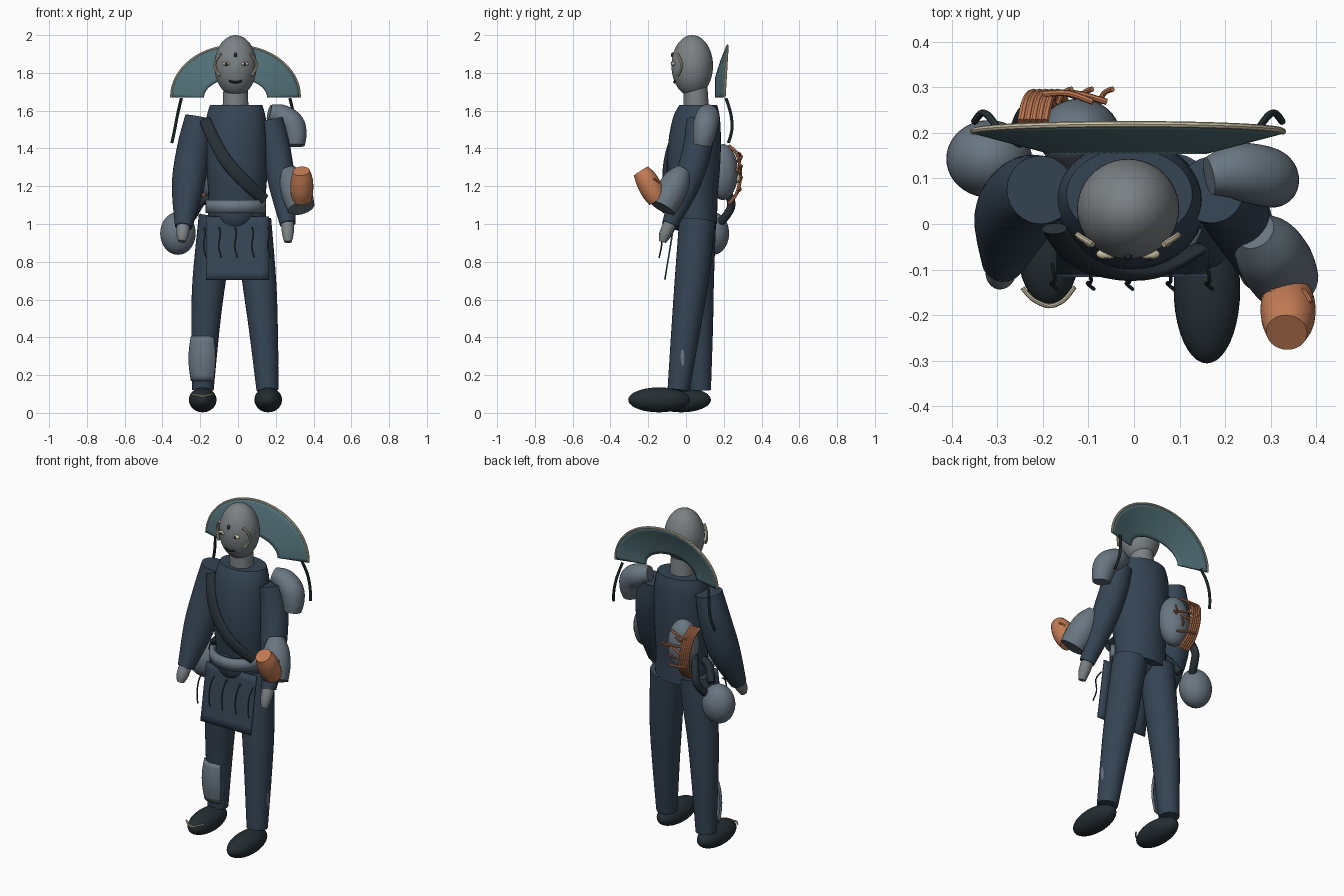
import bpy, bmesh
from math import sin, cos, pi, radians
from mathutils import Vector

if "Cube" in bpy.data.objects:
    bpy.data.objects.remove(bpy.data.objects["Cube"])

COLORS = dict(navy=(.035, .058, .088), skin=(.20, .22, .23), steel=(.14, .18, .22),
              boot=(.018, .027, .033), strap=(.02, .03, .038), rust=(.55, .2, .09),
              teal=(.08, .16, .18), bone=(.6, .54, .38), cord=(.03, .05, .055))
MATS = {}
for key, c in COLORS.items():
    MATS[key] = bpy.data.materials.new(key)
    MATS[key].diffuse_color = (*c, 1)


def finish(bm, name, mat):
    bmesh.ops.recalc_face_normals(bm, faces=bm.faces[:])
    me = bpy.data.meshes.new(name)
    bm.to_mesh(me)
    bm.free()
    ob = bpy.data.objects.new(name, me)
    bpy.context.collection.objects.link(ob)
    me.materials.append(MATS[mat])
    bpy.ops.object.select_all(action='DESELECT')
    ob.select_set(True)
    bpy.context.view_layer.objects.active = ob
    bpy.ops.object.shade_smooth_by_angle(angle=radians(40))
    return ob


def skin_rings(rings, name, mat):
    bm = bmesh.new()
    vs = [[bm.verts.new(p) for p in r] for r in rings]
    n = len(vs[0])
    for a, b in zip(vs, vs[1:]):
        for i in range(n):
            bm.faces.new((a[i], a[(i + 1) % n], b[(i + 1) % n], b[i]))
    bm.faces.new(vs[0])
    bm.faces.new(vs[-1])
    return finish(bm, name, mat)


def spline(pts, steps):
    pts = [Vector(p) for p in pts]
    out = []
    for i in range(len(pts) - 1):
        a, b, c, d = pts[max(i - 1, 0)], pts[i], pts[i + 1], pts[min(i + 2, len(pts) - 1)]
        for k in range(steps):
            t = k / steps
            out.append(.5 * (2 * b + (c - a) * t + (2 * a - 5 * b + 4 * c - d) * t * t
                             + (3 * b - a - 3 * c + d) * t ** 3))
    return out + [pts[-1]]


def tube(name, pts, mat, seg=24, steps=5, flat=1.0):
    """Tapered tube through (x, y, z, radius) points; flat squashes it along y."""
    path = spline(pts, steps)
    pos = [p.to_3d() for p in path]
    d = (pos[-1] - pos[0]).normalized()
    ref = Vector((0, 1, 0)) if abs(d.y) < .85 else Vector((0, 0, 1))
    rings = []
    for i, p in enumerate(pos):
        t = (pos[min(i + 1, len(pos) - 1)] - pos[max(i - 1, 0)]).normalized()
        u = t.cross(ref).normalized()
        v = u.cross(t)
        r = path[i][3]
        rings.append([p + u * r * cos(2 * pi * k / seg) + v * r * flat * sin(2 * pi * k / seg)
                      for k in range(seg)])
    return skin_rings(rings, name, mat)


def wire(name, pts, mat, r=.005):
    return tube(name, [(*p, r) for p in pts], mat, seg=8, steps=4)


def loft(name, secs, mat, seg=40, steps=3):
    """Upright loft of ellipses (cx, cy, z, rx, ry)."""
    pts = spline([Vector(s) for s in secs], steps)
    return skin_rings([[Vector((s[0] + s[3] * cos(2 * pi * k / seg), s[1] + s[4] * sin(2 * pi * k / seg), s[2]))
                        for k in range(seg)] for s in pts], name, mat)


def ball(name, c, r, mat, seg=40):
    bm = bmesh.new()
    bmesh.ops.create_uvsphere(bm, u_segments=seg, v_segments=seg // 2, radius=1)
    for v in bm.verts:
        v.co = Vector([c[i] + r[i] * v.co[i] for i in range(3)])
    return finish(bm, name, mat)


def sheet(name, fn, nu, nv, thick, mat):
    bm = bmesh.new()
    g = [[bm.verts.new(fn(i / nu, j / nv)) for j in range(nv + 1)] for i in range(nu + 1)]
    for i in range(nu):
        for j in range(nv):
            bm.faces.new((g[i][j], g[i + 1][j], g[i + 1][j + 1], g[i][j + 1]))
    ob = finish(bm, name, mat)
    m = ob.modifiers.new("thickness", 'SOLIDIFY')
    m.thickness, m.offset = thick, 0
    return ob


# Head, neck and face
HX = -.013
ball("head", (HX, .033, 1.838), (.112, .11, .162), 'skin', 48)
loft("neck", [(HX, .055, 1.58, .07, .068), (HX, .05, 1.75, .063, .062)], 'skin', 32, 1)
for s in (-1, 1):
    ball("eye", (HX + s * .048, -.066, 1.848), (.022, .012, .011), 'bone', 16)
    ball("pupil", (HX + s * .048, -.075, 1.848), (.008, .006, .008), 'boot', 12)
    wire("cheek_ornament", [(HX + s * .078, -.045, 1.90), (HX + s * .105, -.028, 1.865), (HX + s * .108, -.025, 1.825),
                            (HX + s * .085, -.045, 1.785)], 'bone', .007)
wire("mouth", [(HX - .033, -.055, 1.758), (HX, -.062, 1.75), (HX + .033, -.055, 1.758)], 'boot', .006)
ball("brow_mark", (HX, -.07, 1.895), (.009, .01, .013), 'boot', 12)

# Torso and hips
loft("torso", [(-.01, .065, 1.63, .138, .1), (-.01, .055, 1.56, .157, .125), (-.008, .045, 1.42, .163, .14),
               (-.005, .04, 1.27, .16, .138), (-.005, .045, 1.14, .152, .122), (-.005, .055, 1.0, .155, .11)], 'navy')
ball("hips", (-.015, .02, 1.06), (.118, .115, .115), 'navy')

# Chest sash, belt plate and apron
tube("sash", [(-.175, -.01, 1.55, .03), (-.13, -.07, 1.45, .032), (-.06, -.103, 1.33, .034),
              (.04, -.105, 1.22, .034), (.14, -.055, 1.13, .03)], 'strap', flat=.45)


def belt(u, v):
    a = radians(195 + 150 * u)
    return (-.012 + .152 * cos(a), .03 + .14 * sin(a), 1.058 + .068 * v)


sheet("belt_plate", belt, 24, 1, .03, 'steel')
sheet("apron", lambda u, v: (-.17 + .335 * u, -.112 + .055 * v, .705 + .335 * v), 8, 8, .008, 'navy')
for x in (-.18, -.1, -.015, .075, .16):
    wire("apron_cord", [(x, -.085, .98), (x + .006, -.125, .95), (x - .002, -.13, .88), (x + .012, -.143, .82)], 'cord', .004)

# Legs and boots
tube("left_leg", [(-.108, .06, 1.04, .1), (-.153, .06, .7, .088), (-.172, .068, .45, .075),
                  (-.186, .075, .12, .057)], 'navy', 32)
tube("right_leg", [(.08, .06, 1.02, .096), (.112, .03, .7, .09), (.134, .0, .45, .077),
                   (.156, -.04, .12, .058)], 'navy', 32)
ball("left_boot", (-.187, -.025, .069), (.073, .157, .066), 'boot')
ball("right_boot", (.16, -.143, .069), (.073, .163, .066), 'boot')
wire("boot_strap", [(-.245, -.14, .095), (-.222, -.165, .095), (-.187, -.18, .088), (-.155, -.168, .095),
                    (-.13, -.138, .1)], 'bone', .005)


def shin(u, v):
    a, k = radians(205 + 110 * u), .07 + .014 * sin(pi * v)
    return (-.181 + k * cos(a), .07 + k * sin(a), .17 + .235 * v)


sheet("shin_guard", shin, 16, 8, .012, 'steel')
ball("leg_patch", (.203, -.018, .29), (.012, .016, .07), 'steel', 20)

# Arms and hands
tube("left_arm", [(-.205, .075, 1.565, .075), (-.235, .06, 1.4, .088), (-.265, .01, 1.2, .086),
                  (-.288, -.085, .985, .046)], 'navy', 32)
tube("right_arm", [(.17, .075, 1.55, .073), (.2, .06, 1.4, .077), (.235, .0, 1.2, .07),
                   (.263, -.085, 1.0, .042)], 'navy', 32)
tube("left_hand", [(-.289, -.085, .995, .035), (-.293, -.11, .945, .033), (-.296, -.125, .908, .02)], 'skin')
tube("right_hand", [(.262, -.08, 1.01, .035), (.264, -.11, .95, .031), (.265, -.125, .905, .02)], 'skin')

# Shoulder and forearm armour
tube("shoulder_plate", [(.165, .105, 1.59, .042), (.225, .115, 1.572, .062), (.285, .105, 1.53, .066),
                        (.303, .095, 1.47, .06), (.305, .085, 1.415, .048)], 'steel', 32)
tube("forearm_guard", [(.265, -.015, 1.28, .045), (.29, -.05, 1.225, .073), (.315, -.09, 1.15, .08),
                       (.335, -.125, 1.085, .072)], 'steel', 32)

# Clay cup on the forearm
tube("cup", [(.338, -.15, 1.125, .05), (.338, -.178, 1.175, .06), (.338, -.21, 1.235, .058),
             (.335, -.238, 1.28, .045)], 'rust', 28)
for x in (.31, .375):
    wire("cup_peg", [(x - .012, -.145, 1.2), (x, -.15, 1.225), (x + .012, -.172, 1.24)], 'rust', .006)


# Fan collar behind the head, its rim and hanging cords
def fan(u, v):
    a = pi * u
    x = HX + (.168 + .172 * v) * cos(a)
    z = 1.67 + (.1 + .173 * v) * sin(a)
    return (x, .158 + .045 * v + .016 * v * v * sin(a), z)


sheet("fan_collar", fan, 40, 8, .01, 'teal')
wire("fan_rim", [fan(i / 16, 1) for i in range(17)], 'bone', .007)
for s, x in ((-1, -.3), (1, .275)):
    wire("hanging_cord", [(x, .212, 1.665), (x + s * .02, .238, 1.58), (x + s * .035, .243, 1.5),
                          (x + s * .05, .225, 1.43)], 'cord', .008)

# Pouches and the strap joining them
ball("side_pouch", (-.318, .143, .95), (.094, .085, .113), 'steel')
ball("back_pouch", (-.12, .195, 1.275), (.09, .08, .148), 'steel')
tube("pouch_strap", [(-.18, .18, 1.25, .02), (-.215, .22, 1.17, .022), (-.235, .24, 1.1, .022),
                     (-.25, .21, 1.04, .022), (-.27, .17, 1.0, .022)], 'strap', 16)
tube("hip_strap", [(-.12, .05, 1.14, .022), (-.19, .06, 1.12, .022), (-.24, .1, 1.04, .022)], 'strap', 16)

# Ribbed bundle and twigs on the back pouch
for i in range(5):
    o = .013 * (i - 2)
    wire("bundle_rib", [(-.222 + o, .225, 1.415), (-.212 + o, .27, 1.37), (-.195 + o, .288, 1.27),
                        (-.178 + o, .272, 1.17), (-.165 + o, .225, 1.105)], 'rust', .009)
for z, x1, lift in ((1.36, -.09, .02), (1.31, -.06, -.02), (1.25, -.1, .03), (1.19, -.08, -.02)):
    wire("twig", [(-.2, .285, z), ((x1 - .2) / 2, .287, z + lift / 2), (x1, .268, z + lift)], 'rust', .007)
for x, z in ((-.155, 1.33), (-.11, 1.22), (-.065, 1.28)):
    wire("thorn", [(x - .012, .265, z), (x, .288, z + .01), (x + .018, .296, z + .03)], 'rust', .006)

for m in bpy.data.materials:
    if m.users and not m.is_grease_pencil:
        m.use_nodes = True
        m.node_tree.nodes["Principled BSDF"].inputs["Base Color"].default_value = m.diffuse_color
